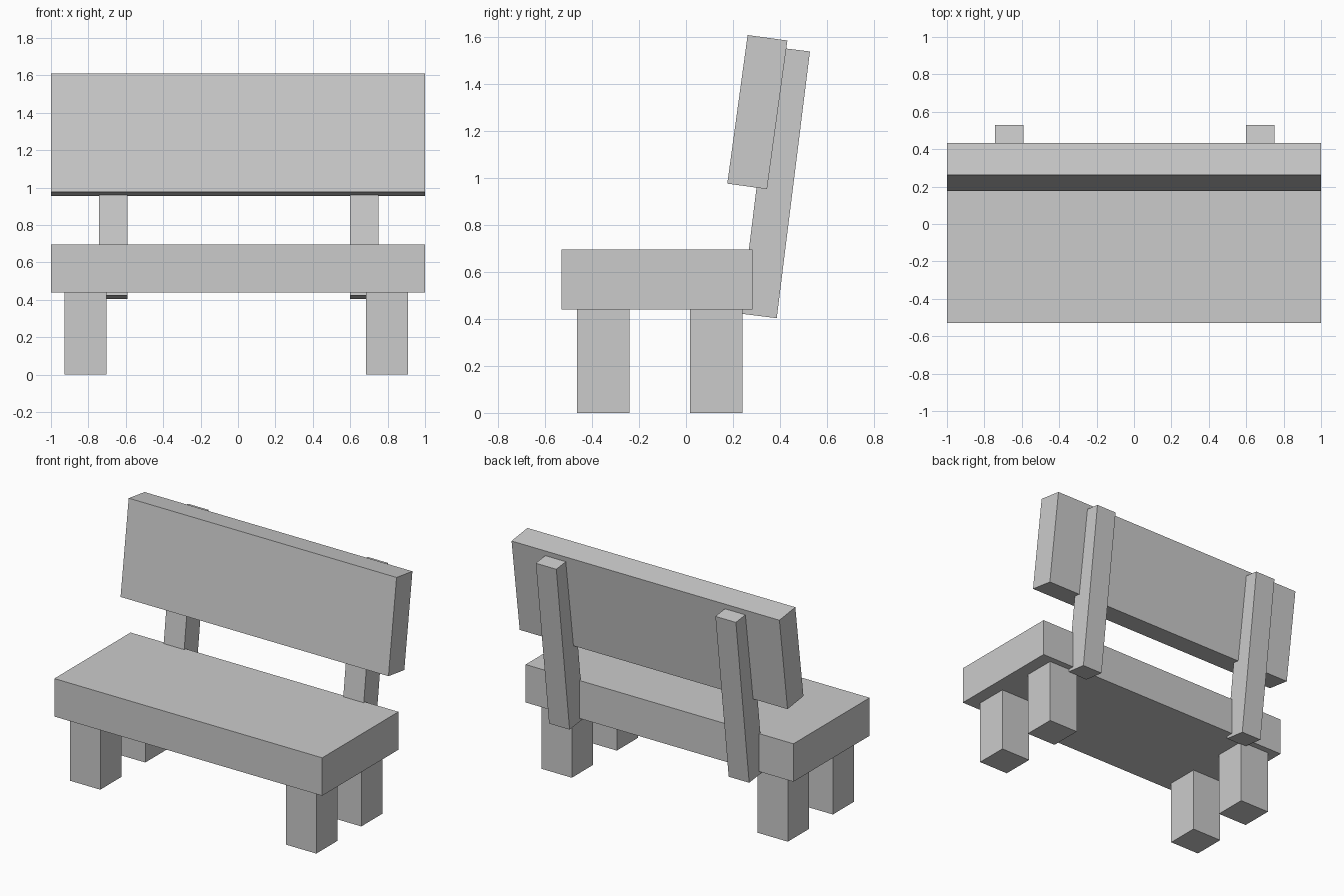
import bpy
from math import radians

if "Cube" in bpy.data.objects:
    bpy.data.objects.remove(bpy.data.objects["Cube"])


def box(name, center, size, tilt=0.0):
    """Box with given centre and size, leaning backwards by tilt degrees."""
    bpy.ops.mesh.primitive_cube_add(size=1, location=center,
                                    rotation=(radians(-tilt), 0, 0))
    obj = bpy.context.object
    obj.name = name
    obj.scale = size
    bpy.ops.object.transform_apply(location=False, rotation=False, scale=True)
    return obj


# Seat slab
box("seat", (0, -0.124, 0.568), (2, 0.813, 0.256))

# Four square legs
for side, x in (("left", -0.816), ("right", 0.797)):
    for end, y in (("front", -0.352), ("back", 0.128)):
        box(f"{end}_leg_{side}", (x, y, 0.22), (0.225, 0.224, 0.44))

# Leaning posts behind the seat
for side, x in (("left", -0.666), ("right", 0.675)):
    box(f"back_post_{side}", (x, 0.381, 0.9815), (0.153, 0.154, 1.145), 7.1)

# Backrest board
box("backrest", (0, 0.304, 1.282), (2, 0.171, 0.639), 7.8)
